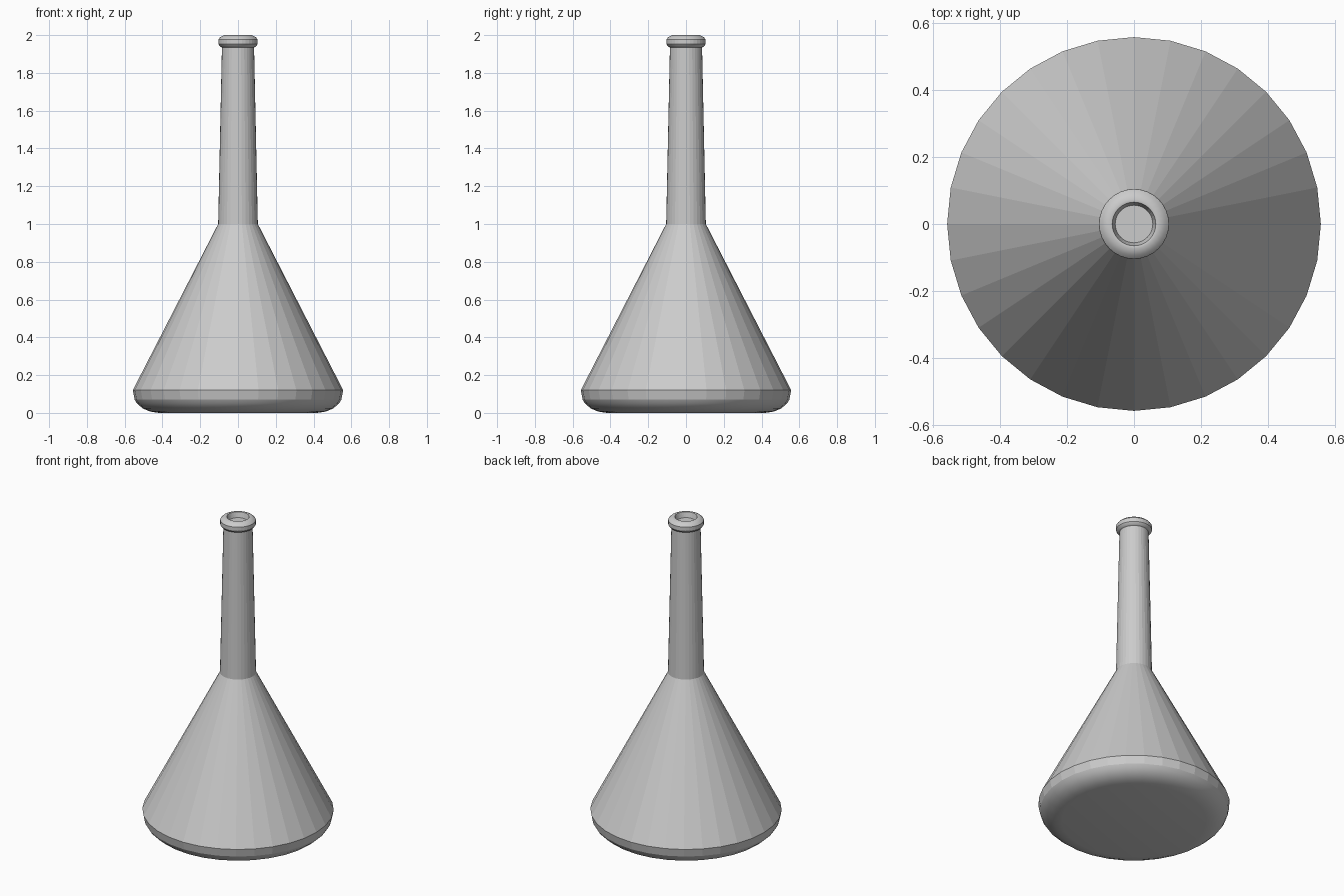
import bpy, bmesh, math

if "Cube" in bpy.data.objects:
    bpy.data.objects.remove(bpy.data.objects["Cube"])

SIDES = 32


def lathe(name, profile, smooth_spans=()):
    """Revolve (radius, z) points around z; listed spans are smooth shaded."""
    bm = bmesh.new()
    rings = []
    for r, z in profile:
        if r == 0:
            rings.append([bm.verts.new((0, 0, z))] * SIDES)
        else:
            rings.append([bm.verts.new((r * math.cos(2 * math.pi * i / SIDES),
                                        r * math.sin(2 * math.pi * i / SIDES), z))
                          for i in range(SIDES)])
    for k, (lo, hi) in enumerate(zip(rings, rings[1:])):
        for i in range(SIDES):
            j = (i + 1) % SIDES
            corners = list(dict.fromkeys((lo[i], lo[j], hi[j], hi[i])))
            face = bm.faces.new(corners)
            face.smooth = k in smooth_spans
    mesh = bpy.data.meshes.new(name)
    bm.to_mesh(mesh)
    bm.free()
    obj = bpy.data.objects.new(name, mesh)
    bpy.context.collection.objects.link(obj)
    return obj


# Body: flat bottom, rounded foot, faceted cone
lathe("flask_body", [(0, 0), (0.42, 0), (0.465, 0.007), (0.505, 0.024),
                     (0.535, 0.05), (0.547, 0.07), (0.557, 0.12), (0.105, 1.0)],
      smooth_spans=(0, 1, 2, 3, 4))

# Tapered neck
lathe("flask_neck", [(0.105, 1.0), (0.085, 1.94)])

# Rolled lip with a shallow recessed mouth
lathe("flask_lip", [(0.085, 1.935), (0.095, 1.94), (0.104, 1.952), (0.104, 1.978),
                    (0.093, 1.99), (0.073, 2.0), (0.065, 1.998),
                    (0.056, 1.965), (0, 1.965)],
      smooth_spans=(0, 1, 3, 4, 5))
